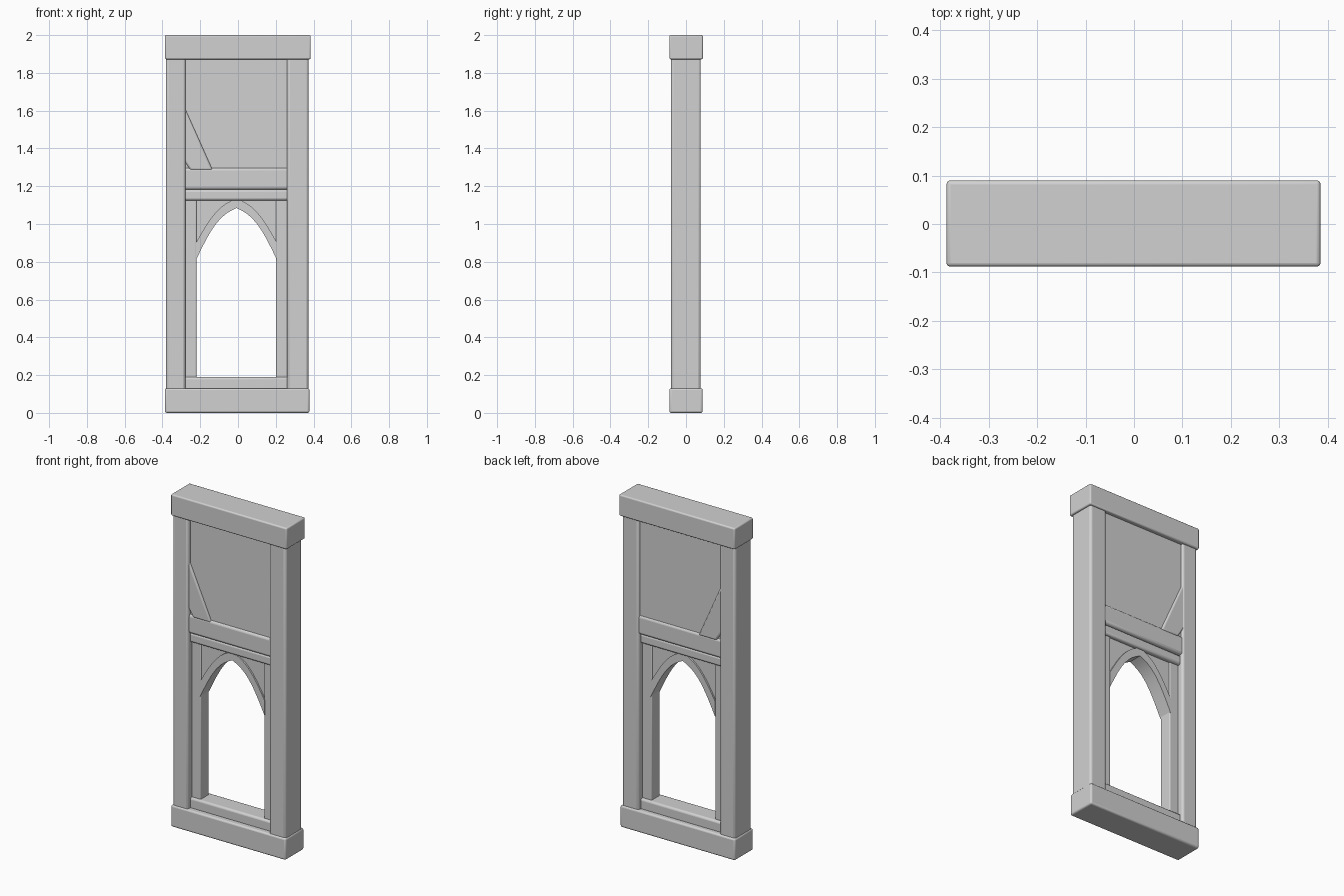
import bpy
import bmesh
import math

cube = bpy.data.objects.get("Cube")
if cube:
    bpy.data.objects.remove(cube, do_unlink=True)

GREY = (0.64, 0.64, 0.64, 1.0)
stone = bpy.data.materials.new("pale grey")
stone.use_nodes = True
stone.diffuse_color = GREY
stone.node_tree.nodes["Principled BSDF"].inputs["Base Color"].default_value = GREY


def finish(name, bm, bevel):
    """Turn a bmesh into a smooth-shaded, softly bevelled object."""
    bmesh.ops.recalc_face_normals(bm, faces=bm.faces)
    mesh = bpy.data.meshes.new(name)
    bm.to_mesh(mesh)
    bm.free()
    mesh.materials.append(stone)
    obj = bpy.data.objects.new(name, mesh)
    bpy.context.collection.objects.link(obj)
    if bevel:
        mod = obj.modifiers.new("soft edges", "BEVEL")
        mod.width = bevel
        mod.segments = 3
        mod.limit_method = "ANGLE"
        mod.angle_limit = math.radians(40)
    bpy.ops.object.select_all(action="DESELECT")
    obj.select_set(True)
    bpy.context.view_layer.objects.active = obj
    bpy.ops.object.shade_smooth_by_angle(angle=math.radians(35))
    return obj


def plate(name, outline, y0, y1, bevel=0.0):
    """Extrude an outline in the x-z plane from depth y0 to y1."""
    bm = bmesh.new()
    face = bm.faces.new([bm.verts.new((x, y0, z)) for x, z in outline])
    out = bmesh.ops.extrude_face_region(bm, geom=[face])
    verts = [v for v in out["geom"] if isinstance(v, bmesh.types.BMVert)]
    bmesh.ops.translate(bm, verts=verts, vec=(0, y1 - y0, 0))
    return finish(name, bm, bevel)


def beam(name, x0, x1, z0, z1, y0, y1, bevel=0.012):
    return plate(name, [(x0, z0), (x1, z0), (x1, z1), (x0, z1)], y0, y1, bevel)


# Main frame
beam("bottom_beam", -0.387, 0.378, 0, 0.13, -0.088, 0.088, 0.01)
beam("top_beam", -0.387, 0.385, 1.872, 2.0, -0.088, 0.09, 0.008)
beam("right_post", -0.381, -0.278, 0.11, 1.89, -0.079, 0.078, 0.014)
beam("left_post", 0.26, 0.373, 0.11, 1.89, -0.079, 0.078, 0.014)

# Cross rails and sill
beam("middle_rail", -0.3, 0.28, 1.182, 1.297, -0.067, 0.072, 0.015)
beam("lower_rail", -0.3, 0.28, 1.125, 1.182, -0.055, 0.058)
beam("sill", -0.3, 0.28, 0.12, 0.19, -0.055, 0.058)

# Upper infill panel with its corner brace
beam("upper_panel", -0.3, 0.28, 1.25, 1.9, -0.056, 0.064, 0)
plate("corner_brace", [(-0.293, 1.64), (-0.293, 1.35), (-0.252, 1.285), (-0.134, 1.285)],
      -0.069, 0.075, 0.01)

# Door jambs
beam("right_jamb", -0.3, -0.22, 0.17, 1.15, -0.04, 0.04, 0.006)
beam("left_jamb", 0.20, 0.28, 0.17, 1.15, -0.04, 0.04, 0.006)

# Pointed arch and the thin spandrels that fill its corners
CENTRE = -0.008
HALF = 0.215


def arch_curve(rise, apex, half=HALF, steps=8):
    """Half arch from the jamb to the crown, as offsets from the centre line."""
    points = []
    for i in range(steps + 1):
        t = i / steps
        bow = 0.2 * rise * math.sin(math.pi * t)
        points.append((half * (1 - t), apex - rise * (1 - t) + bow))
    return points


for side, label in ((-1, "right"), (1, "left")):
    inner = [(CENTRE + side * x, z) for x, z in arch_curve(0.277, 1.085)]
    outer = [(CENTRE + side * x, z) for x, z in arch_curve(0.235, 1.135)]
    plate(label + "_arch", inner + outer[::-1], -0.043, 0.043)
    corner = CENTRE + side * 0.24
    plate(label + "_spandrel", outer + [(CENTRE, 1.16), (corner, 1.16), (corner, 0.88)],
          -0.033, 0.033)
